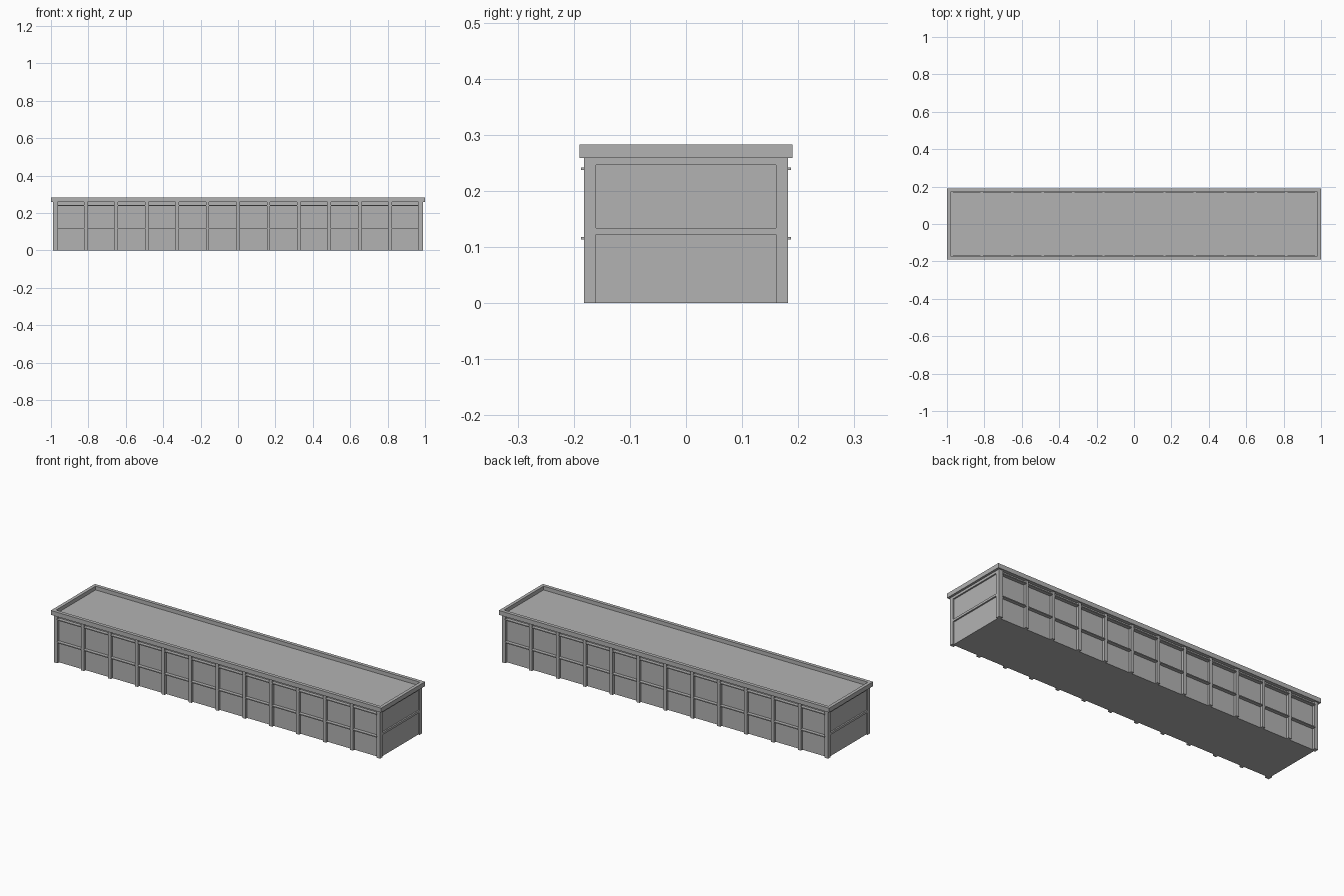
import bpy

cube = bpy.data.objects.get("Cube")
if cube:
    bpy.data.objects.remove(cube, do_unlink=True)

grey = bpy.data.materials.new("plain grey")
grey.use_nodes = True
colour = (0.45, 0.45, 0.45, 1)
grey.diffuse_color = colour
grey.node_tree.nodes["Principled BSDF"].inputs["Base Color"].default_value = colour

# Main dimensions
HALF_X, HALF_Y = 0.988, 0.182      # outer faces of the posts
WALL_X, WALL_Y = 0.98, 0.168       # recessed wall faces
EAVE, TOP = 0.259, 0.283
POST = 0.022
BAYS = 12


def box(name, x, y, z):
    """Box spanning the given (low, high) ranges."""
    spans = (x, y, z)
    bpy.ops.mesh.primitive_cube_add(size=1, location=[(a + b) / 2 for a, b in spans])
    ob = bpy.context.object
    ob.name = name
    ob.scale = [b - a for a, b in spans]
    bpy.ops.object.transform_apply(location=False, rotation=False, scale=True)
    ob.data.materials.append(grey)
    return ob


def span(side, a, b):
    return tuple(sorted((side * a, side * b)))


# Core walls and sunken flat roof
box("walls", (-WALL_X, WALL_X), (-WALL_Y, WALL_Y), (0, 0.264))

# Roof cornice: a rectangular ring with a cut-out centre
cornice = box("cornice", (-1, 1), (-0.19, 0.19), (EAVE, TOP))
cutter = box("cornice_cutter", (-0.982, 0.982), (-0.171, 0.171), (EAVE - 0.1, TOP + 0.1))
cut = cornice.modifiers.new("opening", "BOOLEAN")
cut.operation = "DIFFERENCE"
cut.solver = "EXACT"
cut.object = cutter
bpy.context.view_layer.objects.active = cornice
bpy.ops.object.modifier_apply(modifier=cut.name)
bpy.data.objects.remove(cutter, do_unlink=True)

# Corner posts
for sx in (-1, 1):
    for sy in (-1, 1):
        box("corner_post", span(sx, HALF_X - POST, HALF_X),
            span(sy, HALF_Y - POST, HALF_Y), (0, EAVE))

# Long sides: wall posts with ledges across each bay
first = HALF_X - POST / 2
pitch = 2 * first / BAYS
for sy in (-1, 1):
    for i in range(BAYS):
        left = -first + i * pitch
        if i:
            box("wall_post", (left - 0.009, left + 0.009),
                span(sy, WALL_Y - 0.004, HALF_Y), (0, EAVE))
        for z in (0.113, 0.237):
            box("window_ledge", (left + 0.009, left + pitch - 0.009),
                span(sy, WALL_Y - 0.004, 0.187), (z, z + 0.005))

# Short ends: middle and top rails between the corner posts
for sx in (-1, 1):
    for name, z in (("end_middle_rail", (0.122, 0.134)), ("end_top_rail", (0.246, EAVE))):
        box(name, span(sx, WALL_X - 0.004, HALF_X), (POST - HALF_Y, HALF_Y - POST), z)
